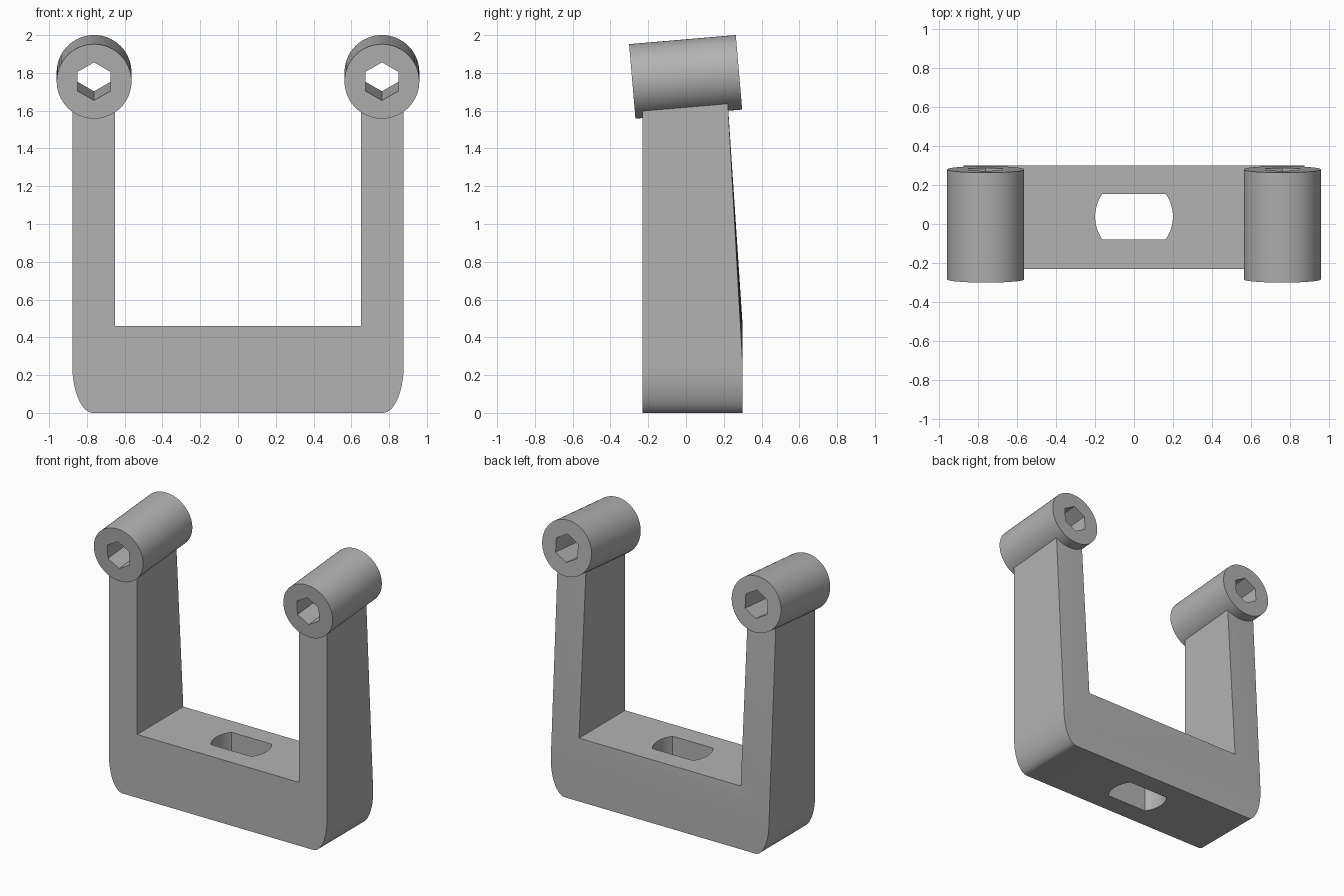
import bpy, bmesh
from math import sin, cos, pi, atan2, sqrt

cube = bpy.data.objects.get("Cube")
if cube:
    bpy.data.objects.remove(cube, do_unlink=True)

GREY = (0.45, 0.45, 0.45, 1)
grey = bpy.data.materials.new("plain grey")
grey.use_nodes = True
grey.diffuse_color = GREY
grey.node_tree.nodes["Principled BSDF"].inputs["Base Color"].default_value = GREY


def skin(name, sections):
    """Closed solid joining a row of matching outlines, capped at both ends."""
    bm = bmesh.new()
    rings = [[bm.verts.new(p) for p in s] for s in sections]
    n = len(rings[0])
    for a, b in zip(rings, rings[1:]):
        for i in range(n):
            j = (i + 1) % n
            bm.faces.new((a[i], a[j], b[j], b[i]))
    bm.faces.new(rings[0])
    bm.faces.new(rings[-1])
    bmesh.ops.recalc_face_normals(bm, faces=bm.faces)
    mesh = bpy.data.meshes.new(name)
    bm.to_mesh(mesh)
    bm.free()
    mesh.materials.append(grey)
    obj = bpy.data.objects.new(name, mesh)
    bpy.context.collection.objects.link(obj)
    return obj


def activate(obj):
    bpy.ops.object.select_all(action='DESELECT')
    obj.select_set(True)
    bpy.context.view_layer.objects.active = obj


def cut(obj, cutter):
    cutter.hide_render = True
    mod = obj.modifiers.new("cut", 'BOOLEAN')
    mod.operation = 'DIFFERENCE'
    mod.solver = 'EXACT'
    mod.object = cutter
    activate(obj)
    bpy.ops.object.modifier_apply(modifier=mod.name)
    bpy.data.objects.remove(cutter, do_unlink=True)


def smooth(obj):
    activate(obj)
    bpy.ops.object.shade_smooth_by_angle(angle=0.5)


# U-shaped frame: half outline mirrored in x, arm tops sloped to the barrels
INNER, OUTER, FLOOR = 0.65, 0.877, 0.46
FRONT, BACK = -0.23, 0.30
corner = [(0.767 + 0.11 * sin(a), 0.25 - 0.25 * cos(a))
          for a in (i * pi / 32 for i in range(17))]
half = corner + [(OUTER, 1.645), (INNER, 1.645), (INNER, FLOOR)]
outline = half + [(-x, z) for x, z in reversed(half)]


def frame_section(y):
    return [(x, y, z + (0.085 * y if z > 1.5 else 0)) for x, z in outline]


frame = skin("frame", [frame_section(FRONT), frame_section(BACK)])


# Tapered, slightly rounded arm backs
def taper_section(x, side):
    t = max(0, (x - INNER) / (OUTER - INNER))
    start = FLOOR - 0.21 * t * t
    slope = 0.078 / (1.63 - start)
    line = [(BACK - slope * (z - start), z) for z in (0, 1.8)]
    return [(side * x, y, z) for y, z in line + [(0.6, 1.8), (0.6, 0)]]


for side in (-1, 1):
    xs = [0.6] + [INNER + (OUTER - INNER) * i / 10 for i in range(12)]
    cut(frame, skin("taper_cutter", [taper_section(x, side) for x in xs]))

# Slot in the base: a circle clipped by two straight sides
R, H, MID = 0.2, 0.117, 0.038
limit = atan2(H, sqrt(R * R - H * H))
arc = [limit * (i / 6 - 1) for i in range(13)]
slot = [(R * cos(a), MID + R * sin(a)) for a in arc]
slot += [(-x, y) for x, y in reversed(slot)]
cut(frame, skin("slot_cutter", [[(x, y, z) for x, y in slot] for z in (-0.2, 0.7)]))
smooth(frame)


# Tilted barrels with hexagonal through holes
def barrel_part(name, radius, sides, length):
    ring = [(radius * sin(2 * pi * i / sides), radius * cos(2 * pi * i / sides))
            for i in range(sides)]
    obj = skin(name, [[(x, y, z) for x, z in ring] for y in (-length / 2, length / 2)])
    return obj


for side, label in ((-1, "right"), (1, "left")):
    barrel = barrel_part(label + "_barrel", 0.198, 64, 0.567)
    cut(barrel, barrel_part("hex_cutter", 0.101, 6, 1))
    barrel.location = (side * 0.762, -0.002, 1.779)
    barrel.rotation_euler.x = 0.085
    smooth(barrel)
